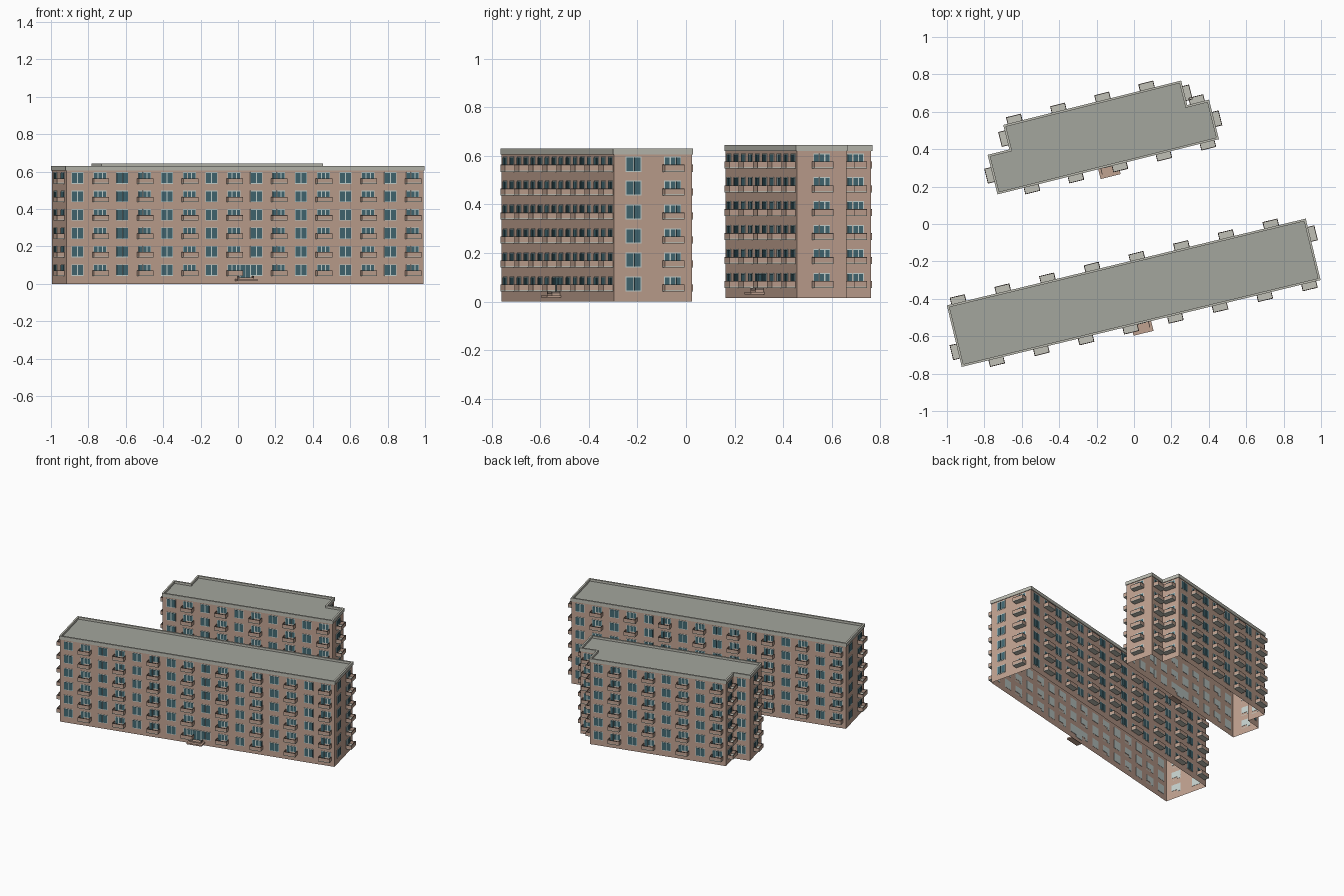
import bpy, bmesh, math
from mathutils import Vector

if "Cube" in bpy.data.objects:
    bpy.data.objects.remove(bpy.data.objects["Cube"])


def material(name, rgb):
    m = bpy.data.materials.new(name)
    m.diffuse_color = (*rgb, 1)
    m.use_nodes = True
    m.node_tree.nodes["Principled BSDF"].inputs["Base Color"].default_value = m.diffuse_color
    return m


WALL = material("pink_plaster", (0.53, 0.36, 0.28))
ROOF = material("roof_grey", (0.37, 0.38, 0.34))
TRIM = material("parapet_stone", (0.50, 0.50, 0.44))
FRAME = material("window_frame", (0.58, 0.66, 0.64))
GLASS = material("window_glass", (0.055, 0.14, 0.17))
SLAB = material("balcony_concrete", (0.53, 0.53, 0.47))
RAIL = material("dark_rail", (0.16, 0.12, 0.10))

FLOORS, STOREY, SILL, WIN_H = 6, 0.0985, 0.042, 0.062
TOP, PARAPET = 0.63, 0.605


class Part:
    """One mesh object collecting repeated pieces of a single colour."""
    def __init__(self, name, mat):
        self.name, self.mat, self.bm = name, mat, bmesh.new()

    def face(self, pts):
        self.bm.faces.new([self.bm.verts.new(p) for p in pts])

    def finish(self):
        me = bpy.data.meshes.new(self.name)
        self.bm.to_mesh(me)
        self.bm.free()
        me.materials.append(self.mat)
        ob = bpy.data.objects.new(self.name, me)
        bpy.context.collection.objects.link(ob)


def box(part, side, u0, u1, w0, w1, z0, z1):
    """Box in a facade's frame: u along the wall, w outward, z up."""
    p, d, n = side
    v = [part.bm.verts.new(p + d * u + n * w + Vector((0, 0, z)))
         for z in (z0, z1) for u, w in ((u0, w1), (u1, w1), (u1, w0), (u0, w0))]
    for f in ((3, 2, 1, 0), (4, 5, 6, 7), (0, 1, 5, 4), (1, 2, 6, 5), (2, 3, 7, 6), (3, 0, 4, 7)):
        part.bm.faces.new([v[i] for i in f])


def window(P, side, u, z, w, h, panes):
    """Pale frame through the wall with glass panes on its face."""
    box(P["frames"], side, u - w / 2, u + w / 2, -0.002, 0.002, z, z + h)
    t, pw = 0.004, w / panes
    for i in range(panes):
        a = u - w / 2 + i * pw
        box(P["glass"], side, a + t * 0.7, a + pw - t * 0.7, 0.0, 0.0035, z + t, z + h - t)


def balcony(P, side, u, z):
    """Slab with three low panels and a dark handrail."""
    a, b, dep, t = u - 0.041, u + 0.041, 0.04, 0.004
    box(P["balcony_slabs"], side, a, b, 0, dep, z, z + 0.006)
    for q in ((a, b, dep - t, dep), (a, a + t, 0, dep - t), (b - t, b, 0, dep - t)):
        box(P["balcony_panels"], side, *q, z + 0.006, z + 0.026)
        box(P["balcony_rails"], side, *q, z + 0.026, z + 0.029)


def entrance(P, side, u):
    """Door, landing and step at the middle of the front."""
    box(P["frames"], side, u - 0.031, u + 0.031, -0.002, 0.004, 0.026, 0.104)
    for s in (-1, 1):
        c = u + s * 0.0145
        box(P["glass"], side, c - 0.0125, c + 0.0125, 0, 0.0055, 0.028, 0.1)
    box(P["entrance_steps"], side, u - 0.055, u + 0.055, 0, 0.058, 0.016, 0.026)
    box(P["entrance_steps"], side, u - 0.042, u + 0.042, 0, 0.035, 0.026, 0.034)
    for s in (-1, 1):
        c = u + s * 0.04
        box(P["balcony_rails"], side, c - 0.002, c + 0.002, 0, 0.035, 0.034, 0.042)


def building(name, origin, angle, base, outline, bays, start_plain):
    names = dict(walls=WALL, roof=ROOF, parapet=TRIM, frames=FRAME, glass=GLASS,
                 balcony_slabs=SLAB, balcony_panels=WALL, balcony_rails=RAIL,
                 entrance_steps=WALL)
    P = {k: Part(name + "_" + k, m) for k, m in names.items()}
    ca, sa = math.cos(angle), math.sin(angle)
    pts = [Vector((origin[0] + x * ca - y * sa, origin[1] + x * sa + y * ca, base))
           for x, y in outline]
    k = len(pts)
    sides = []
    for i in range(k):
        d = (pts[(i + 1) % k] - pts[i]).normalized()
        sides.append((pts[i], d, Vector((d.y, -d.x, 0))))

    def ring(off, z):   # outline offset at its right-angled corners
        return [pts[i] + (sides[i][2] + sides[i - 1][2]) * off + Vector((0, 0, z))
                for i in range(k)]

    def band(part, r0, r1):
        for i in range(k):
            j = (i + 1) % k
            part.face((r0[i], r0[j], r1[j], r1[i]))

    # shell with open underside, roof deck and raised parapet
    band(P["walls"], ring(0, 0), ring(0, PARAPET))
    rings = [ring(0, PARAPET), ring(0.004, PARAPET), ring(0.004, TOP),
             ring(-0.008, TOP), ring(-0.008, TOP - 0.016)]
    for a, b in zip(rings, rings[1:]):
        band(P["parapet"], a, b)
    P["roof"].face(rings[-1])

    # facades: plain window and balcony bays alternate around the block
    for i, (side, n) in enumerate(zip(sides, bays)):
        length = (pts[(i + 1) % k] - pts[i]).length
        for b in range(n):
            u = (b + 0.5) * length / n
            plain = (i in start_plain) if n == 1 else b % 2 == 0
            for f in range(FLOORS):
                z = SILL + f * STOREY
                if plain:
                    window(P, side, u, z, 0.066, WIN_H, 2)
                else:
                    window(P, side, u - 0.023, z + 0.004, 0.024, WIN_H - 0.004, 1)
                    window(P, side, u + 0.013, z + 0.018, 0.046, WIN_H - 0.018, 2)
                    balcony(P, side, u, z)
    entrance(P, sides[0], outline[1][0] / 2)
    for part in P.values():
        part.finish()


# long front block
building("front_block", (-0.918, -0.759), math.radians(13.6), 0.0,
         [(0, 0), (1.966, 0), (1.966, 0.33), (0, 0.33)], [16, 2, 16, 2], ())

# shorter rear block with notched back corners, on slightly higher ground
L, D, S, N = 1.212, 0.345, 0.21, 0.12
building("rear_block", (-0.727, 0.163), math.radians(14), 0.014,
         [(0, 0), (L, 0), (L, S), (L - N, S), (L - N, D), (N, D), (N, S), (0, S)],
         [10, 1, 1, 1, 8, 1, 1, 1], (6,))
